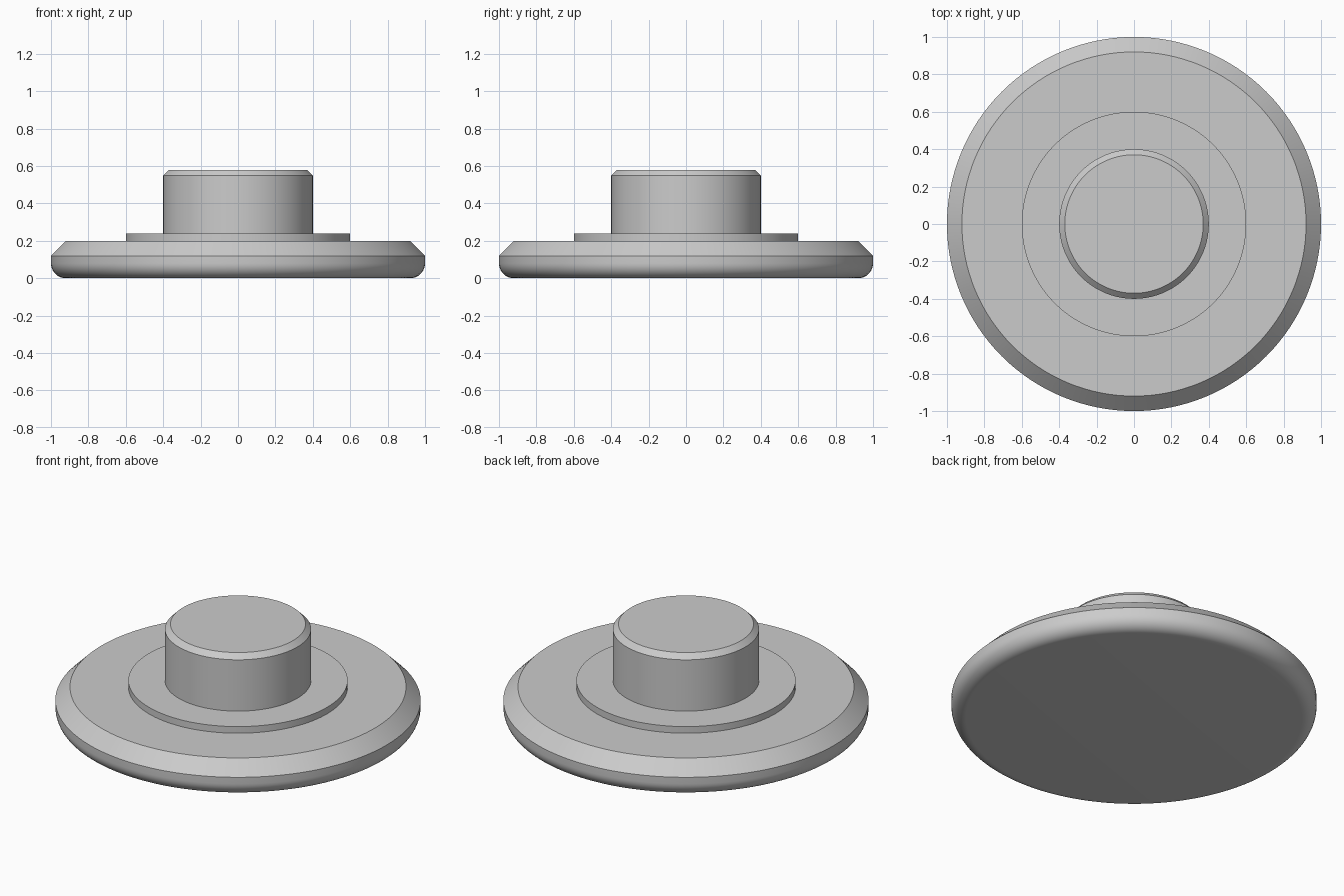
import bpy, bmesh, math

cube = bpy.data.objects.get("Cube")
if cube:
    bpy.data.objects.remove(cube, do_unlink=True)

SEGMENTS = 128

grey = bpy.data.materials.new("plain grey")
grey.use_nodes = True
colour = (0.6, 0.6, 0.6, 1)
grey.diffuse_color = colour
grey.node_tree.nodes["Principled BSDF"].inputs["Base Color"].default_value = colour


def lathe(name, profile):
    """Spin an (r, z) profile, listed bottom to top, into a capped solid."""
    bm = bmesh.new()
    rings = []
    for r, z in profile:
        rings.append([bm.verts.new((r * math.cos(a), r * math.sin(a), z))
                      for a in (2 * math.pi * i / SEGMENTS for i in range(SEGMENTS))])
    for low, high in zip(rings, rings[1:]):
        for i in range(SEGMENTS):
            j = (i + 1) % SEGMENTS
            bm.faces.new((low[i], low[j], high[j], high[i]))
    bm.faces.new(rings[0][::-1])
    bm.faces.new(rings[-1])
    mesh = bpy.data.meshes.new(name)
    bm.to_mesh(mesh)
    bm.free()
    mesh.materials.append(grey)
    obj = bpy.data.objects.new(name, mesh)
    bpy.context.collection.objects.link(obj)
    bpy.ops.object.select_all(action='DESELECT')
    obj.select_set(True)
    bpy.context.view_layer.objects.active = obj
    bpy.ops.object.shade_smooth_by_angle(angle=math.radians(30))
    return obj


# Base disc: rounded lower edge, short wall, chamfered upper edge
R = 0.08
rounded = [(1 - R + R * math.sin(a), R - R * math.cos(a))
           for a in (math.pi / 2 * i / 10 for i in range(11))]
lathe("base_disc", rounded + [(1.0, 0.12), (0.92, 0.2)])

# Thin raised collar
lathe("collar", [(0.6, 0.19), (0.6, 0.24)])

# Central knob with a chamfered rim
lathe("knob", [(0.4, 0.23), (0.4, 0.55), (0.37, 0.58)])
